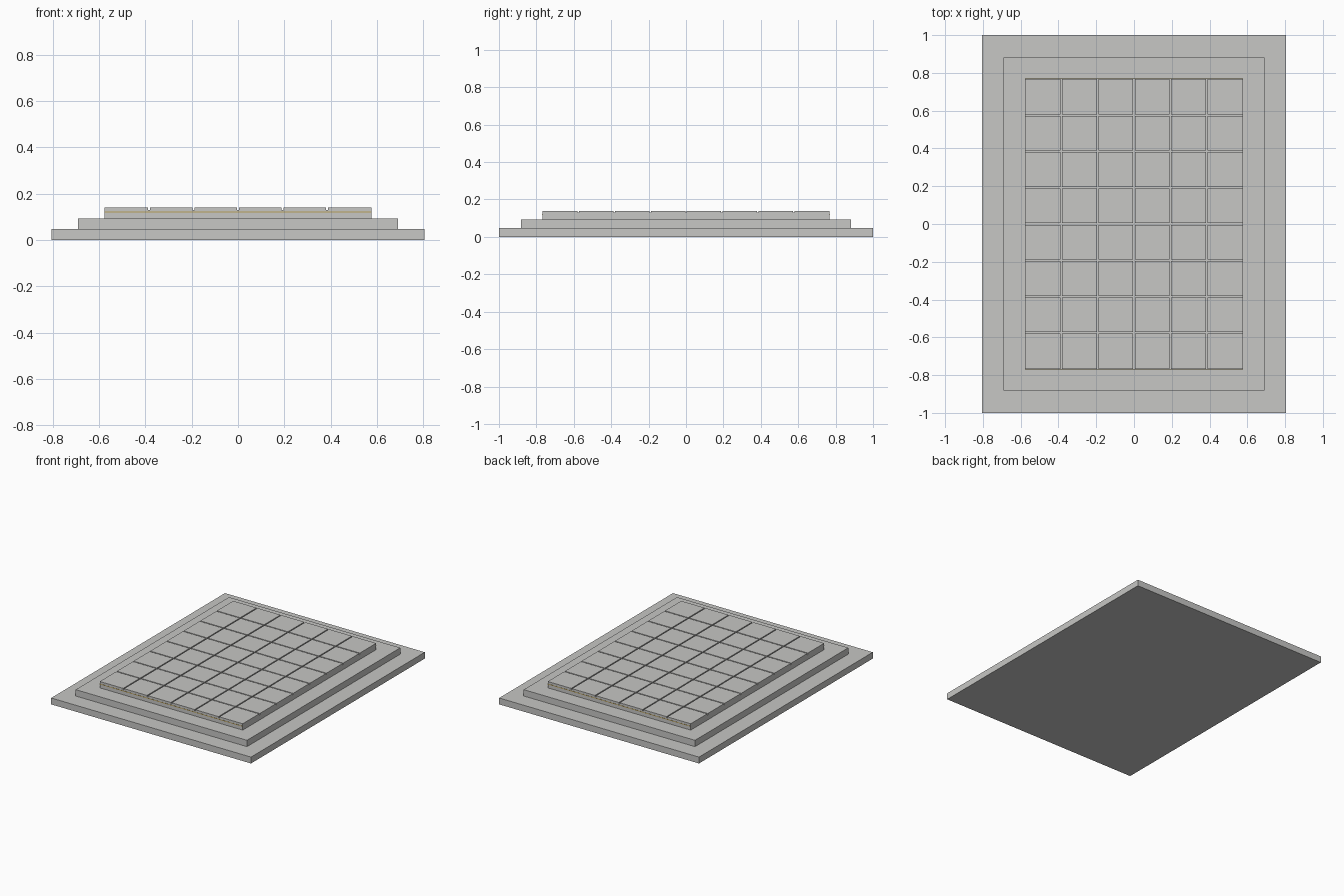
import bpy, bmesh
from mathutils import Matrix, Vector

if "Cube" in bpy.data.objects:
    bpy.data.objects.remove(bpy.data.objects["Cube"])


def material(name, rgb):
    m = bpy.data.materials.new(name)
    m.diffuse_color = (*rgb, 1.0)
    m.use_nodes = True
    m.node_tree.nodes["Principled BSDF"].inputs["Base Color"].default_value = m.diffuse_color
    return m


STONE = material("grey stone", (0.57, 0.57, 0.555))
GOLD = material("dull gold", (0.50, 0.36, 0.10))


def add_box(bm, x0, x1, y0, y1, z0, z1):
    size = Vector((x1 - x0, y1 - y0, z1 - z0))
    mid = Vector((x0 + x1, y0 + y1, z0 + z1)) / 2
    bmesh.ops.create_cube(bm, size=1, matrix=Matrix.Translation(mid) @ Matrix.Diagonal((*size, 1)))


def make_object(name, boxes, mat):
    bm = bmesh.new()
    for b in boxes:
        add_box(bm, *b)
    mesh = bpy.data.meshes.new(name)
    bm.to_mesh(mesh)
    bm.free()
    mesh.materials.append(mat)
    obj = bpy.data.objects.new(name, mesh)
    bpy.context.collection.objects.link(obj)
    return obj


STEP = 0.0465            # height of one tier
TILE = 0.192             # tile pitch
GAP = 0.008              # groove width
NX, NY = 6, 8
HX, HY = NX * TILE / 2, NY * TILE / 2
TOP = 3 * STEP
BED = TOP - 0.01         # groove floor

# stepped platform
make_object("lower_step", [(-0.805, 0.805, -1, 1, 0, STEP)], STONE)
make_object("middle_step", [(-0.69, 0.69, -0.882, 0.882, STEP, 2 * STEP)], STONE)
make_object("upper_step", [(-HX, HX, -HY, HY, 2 * STEP, BED)], STONE)


# paving tiles, outer edges flush with the upper step
def span(i, n, half):
    a = -half + i * TILE + (GAP / 2 if i > 0 else 0)
    b = -half + (i + 1) * TILE - (GAP / 2 if i < n - 1 else 0)
    return a, b


tiles = [(*span(i, NX, HX), *span(j, NY, HY), BED, TOP)
         for i in range(NX) for j in range(NY)]
make_object("paving_tiles", tiles, STONE)

# thin gold inlay along the front and back edges
for name, s in (("front_inlay", -1), ("back_inlay", 1)):
    ys = sorted((s * (HY - 0.002), s * (HY + 0.001)))
    make_object(name, [(-HX, HX, *ys, 0.118, 0.123)], GOLD)
